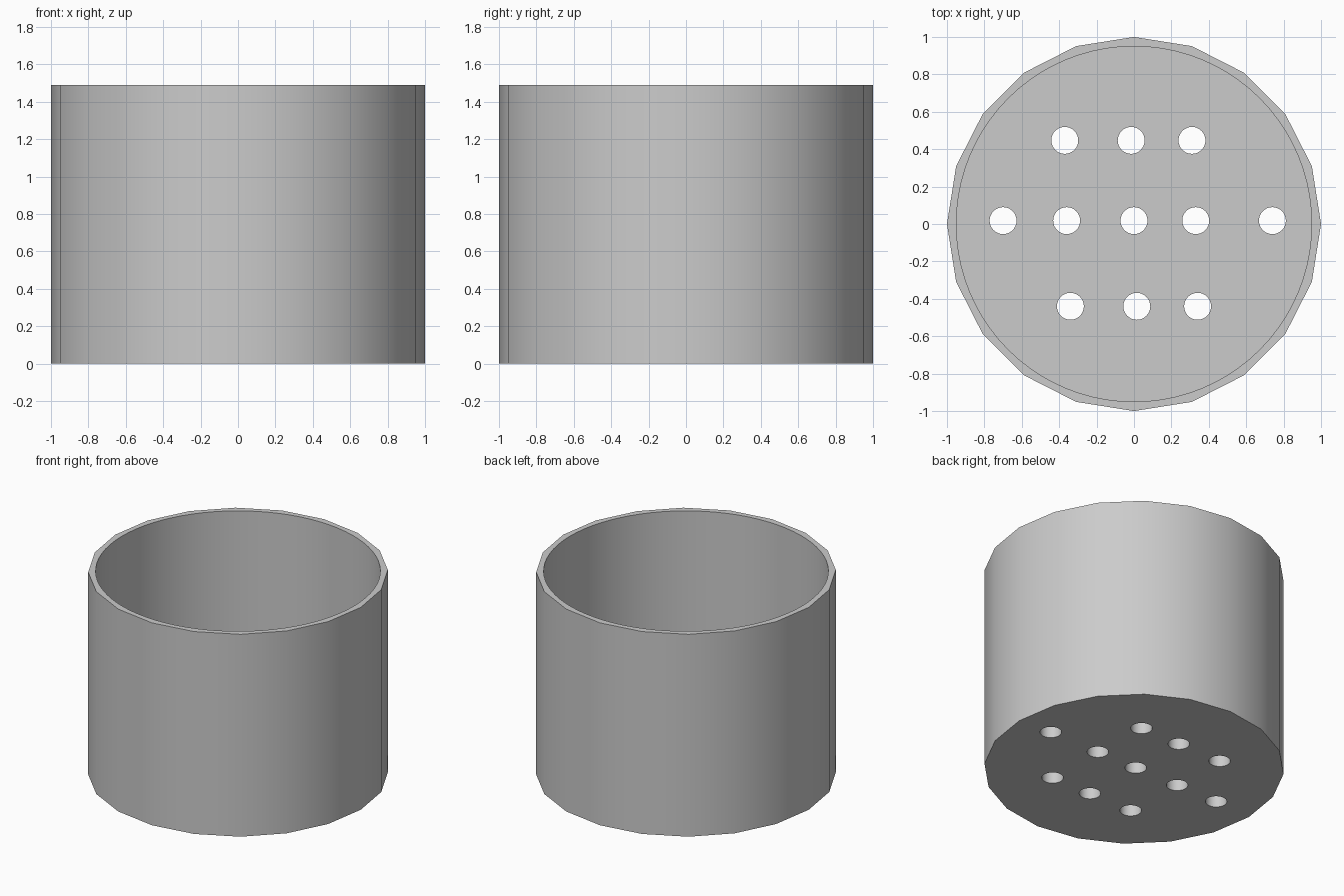
import bpy, bmesh, math
from mathutils import Matrix

cube = bpy.data.objects.get("Cube")
if cube:
    bpy.data.objects.remove(cube, do_unlink=True)

HEIGHT, FLOOR = 1.49, 0.1
OUTER, INNER, HOLE = 1.0, 0.95, 0.072

grey = bpy.data.materials.new("plain_grey")
grey.use_nodes = True
colour = (0.6, 0.6, 0.6, 1)
grey.diffuse_color = colour
grey.node_tree.nodes["Principled BSDF"].inputs["Base Color"].default_value = colour


def cylinders(name, radius, bottom, top, sides, centres=((0, 0),)):
    """One object holding an upright cylinder at each centre."""
    bm = bmesh.new()
    for x, y in centres:
        place = Matrix.Translation((x, y, (bottom + top) / 2)) @ Matrix.Rotation(math.pi / 2, 4, "Z")
        bmesh.ops.create_cone(bm, cap_ends=True, segments=sides, radius1=radius,
                              radius2=radius, depth=top - bottom, matrix=place)
    mesh = bpy.data.meshes.new(name)
    bm.to_mesh(mesh)
    bm.free()
    mesh.materials.append(grey)
    obj = bpy.data.objects.new(name, mesh)
    bpy.context.collection.objects.link(obj)
    return obj


# Faceted outer pot, round hollow, and drain holes in three rows
pot = cylinders("pot", OUTER, 0, HEIGHT, 20)
hollow = cylinders("hollow_cutter", INNER, FLOOR, HEIGHT + 0.2, 80)
rows = {
    0.447: (-0.37, -0.015, 0.31),
    0.018: (-0.70, -0.36, 0, 0.33, 0.74),
    -0.44: (-0.34, 0.015, 0.34),
}
centres = [(x, y) for y, xs in rows.items() for x in xs]
drains = cylinders("drain_hole_cutter", HOLE, -0.1, FLOOR + 0.1, 32, centres)

# Cut the hollow and the holes
bpy.context.view_layer.objects.active = pot
pot.select_set(True)
for cutter in (hollow, drains):
    cutter.hide_render = True
    cut = pot.modifiers.new(cutter.name, "BOOLEAN")
    cut.operation = "DIFFERENCE"
    cut.solver = "EXACT"
    cut.object = cutter
    bpy.ops.object.modifier_apply(modifier=cut.name)
    bpy.data.objects.remove(cutter, do_unlink=True)

# Smooth walls with crisp rims
bpy.ops.object.shade_smooth_by_angle(angle=math.radians(30))
